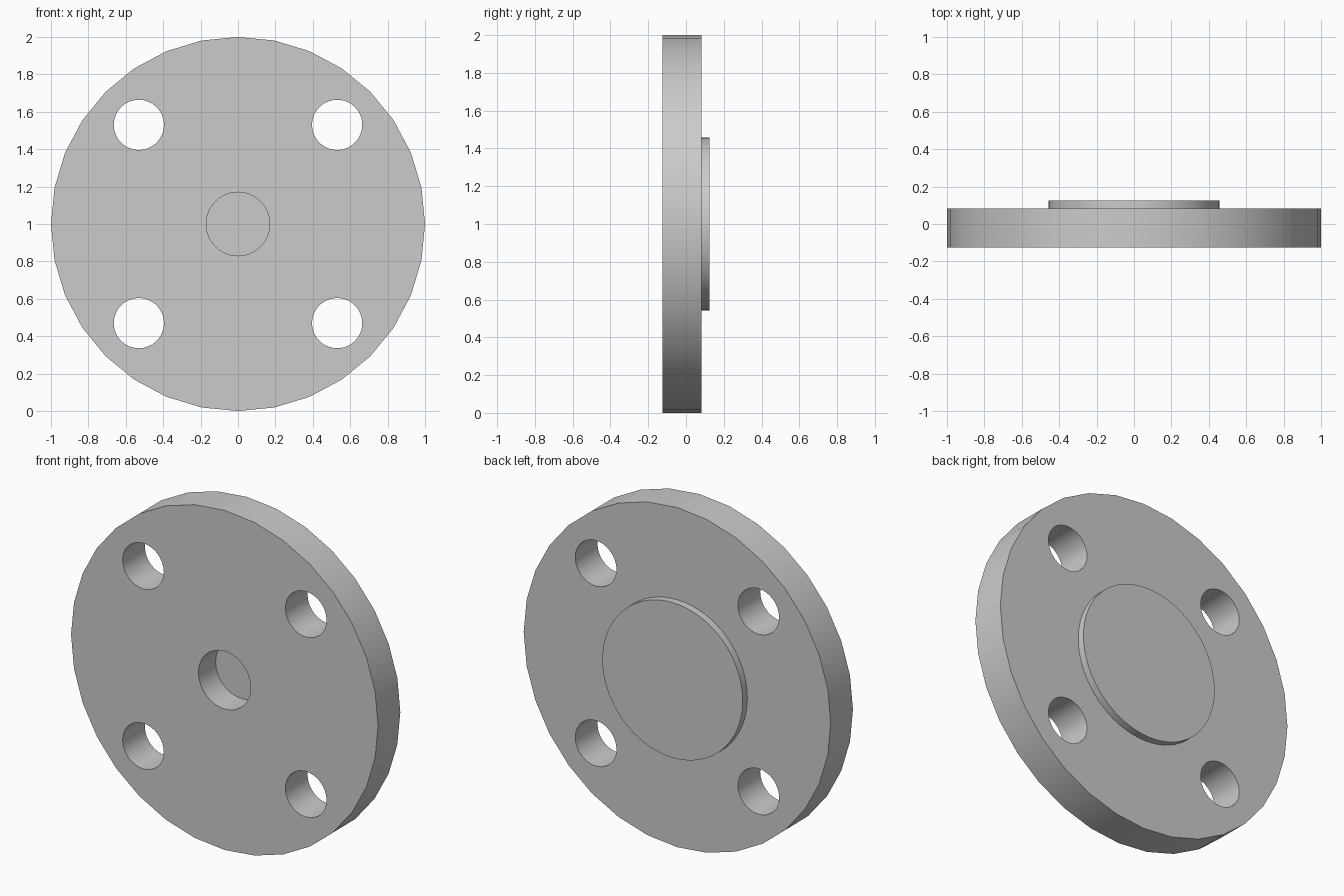
import bpy
import math

cube = bpy.data.objects.get("Cube")
if cube:
    bpy.data.objects.remove(cube, do_unlink=True)

FRONT, BACK, BOSS_BACK = -0.125, 0.082, 0.125
BOLT_OFFSET, BOLT_RADIUS = 0.53, 0.134
BORE_RADIUS, BORE_DEPTH = 0.17, 0.16

steel = bpy.data.materials.new("steel grey")
steel.use_nodes = True
colour = (0.6, 0.6, 0.6, 1)
steel.diffuse_color = colour
steel.node_tree.nodes["Principled BSDF"].inputs["Base Color"].default_value = colour


def disc(name, radius, y0, y1, sides, x=0, z=1):
    """Cylinder along y, from y0 to y1."""
    bpy.ops.mesh.primitive_cylinder_add(
        vertices=sides, radius=radius, depth=y1 - y0,
        location=(x, (y0 + y1) / 2, z), rotation=(math.pi / 2, 0, 0))
    obj = bpy.context.object
    obj.name = name
    obj.data.materials.append(steel)
    return obj


def combine(target, tool, operation):
    """Apply a boolean and discard the helper."""
    tool.hide_render = True
    mod = target.modifiers.new(tool.name, "BOOLEAN")
    mod.operation = operation
    mod.solver = "EXACT"
    mod.object = tool
    bpy.context.view_layer.objects.active = target
    bpy.ops.object.modifier_apply(modifier=mod.name)
    bpy.data.objects.remove(tool, do_unlink=True)


# Faceted plate with a round raised face on the back
flange = disc("flange", 1, FRONT, BACK, 32)
combine(flange, disc("raised_face", 0.457, BACK - 0.02, BOSS_BACK, 64), "UNION")

# Four through holes for bolts
for sx in (-1, 1):
    for sz in (-1, 1):
        hole = disc("bolt_hole", BOLT_RADIUS, -0.3, 0.3, 48,
                    sx * BOLT_OFFSET, 1 + sz * BOLT_OFFSET)
        combine(flange, hole, "DIFFERENCE")

# Blind bore in the front
bore = disc("centre_bore", BORE_RADIUS, FRONT - 0.1, FRONT + BORE_DEPTH, 48)
combine(flange, bore, "DIFFERENCE")

# Smooth rims, sharp edges
bpy.ops.object.select_all(action="DESELECT")
flange.select_set(True)
bpy.context.view_layer.objects.active = flange
bpy.ops.object.shade_smooth_by_angle(angle=math.radians(30))
